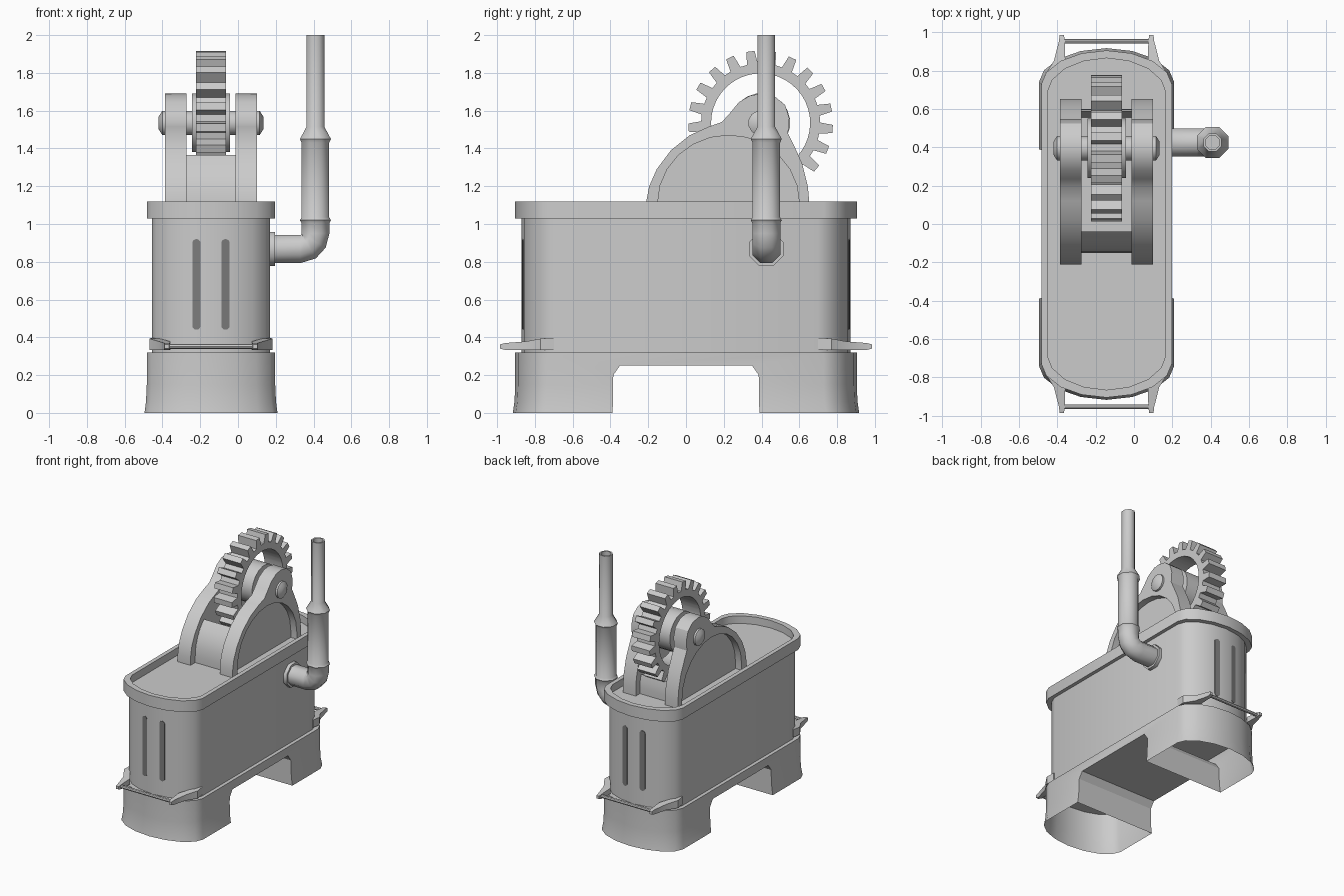
import bpy, bmesh, math
from math import sin, cos, pi, radians

if "Cube" in bpy.data.objects:
    bpy.data.objects.remove(bpy.data.objects["Cube"])

CX = -0.143   # centre line of the housing
AY, AZ = 0.395, 1.535   # axle position


def finish(bm, name, smooth=35):
    bmesh.ops.recalc_face_normals(bm, faces=bm.faces)
    me = bpy.data.meshes.new(name)
    bm.to_mesh(me)
    bm.free()
    ob = bpy.data.objects.new(name, me)
    bpy.context.collection.objects.link(ob)
    bpy.ops.object.select_all(action='DESELECT')
    ob.select_set(True)
    bpy.context.view_layer.objects.active = ob
    if smooth:
        bpy.ops.object.shade_smooth_by_angle(angle=radians(smooth))
    return ob


def loft(name, rings, caps=(True, True), closed=False, smooth=35):
    bm = bmesh.new()
    vs = [[bm.verts.new(p) for p in r] for r in rings]
    n = len(vs[0])
    pairs = list(zip(vs, vs[1:])) + ([(vs[-1], vs[0])] if closed else [])
    for a, b in pairs:
        for i in range(n):
            j = (i + 1) % n
            bm.faces.new((a[i], a[j], b[j], b[i]))
    if not closed:
        if caps[0]:
            bm.faces.new(vs[0])
        if caps[1]:
            bm.faces.new(vs[-1])
    return finish(bm, name, smooth)


def prism(name, yz, x0, x1, smooth=30):
    return loft(name, [[(CX + x, y, z) for y, z in yz] for x in (x0, x1)], smooth=smooth)


END = [(0.34, 0.73), (0.315, 0.79), (0.24, 0.85), (0.13, 0.89), (0, 0.905)]


def outline(hw, hy, z):
    q = [(x * hw / 0.34, y + hy - 0.905) for x, y in END]
    back = q + [(-x, y) for x, y in q[-2::-1]]
    pts = back + [(-x, -y) for x, y in back]
    return [(CX + x, y, z) for x, y in pts]


def disc(x, r, n):
    return [(CX + x, AY + r * cos(2 * pi * (i + .5) / n), AZ + r * sin(2 * pi * (i + .5) / n))
            for i in range(n)]


# housing with overhanging rim and recessed deck
loft("housing", [outline(0.312, 0.872, 0.32), outline(0.312, 0.872, 1.03),
                 outline(0.34, 0.905, 1.03), outline(0.34, 0.905, 1.12),
                 outline(0.307, 0.865, 1.12), outline(0.307, 0.865, 1.06)], caps=(False, True))

# flared hollow base with an arch cut through it
base = loft("base", [outline(0.352, 0.917, 0), outline(0.344, 0.908, 0.06),
                     outline(0.34, 0.904, 0.15), outline(0.34, 0.904, 0.32)])
cut = prism("arch_cutter", [(-.39, -.1), (-.385, .2), (-.35, .25), (.35, .25), (.385, .2), (.39, -.1)],
            -0.6, 0.6, smooth=0)
cut.hide_render = True
mod = base.modifiers.new("arch", 'BOOLEAN')
mod.operation = 'DIFFERENCE'
mod.object = cut
bpy.ops.object.select_all(action='DESELECT')
base.select_set(True)
bpy.context.view_layer.objects.active = base
bpy.ops.object.modifier_apply(modifier="arch")
bpy.data.objects.remove(cut)
bm = bmesh.new()
bm.from_mesh(base.data)
bmesh.ops.delete(bm, geom=[f for f in bm.faces if max(v.co.z for v in f.verts) < 0.001], context='FACES')
bm.to_mesh(base.data)
bm.free()
bpy.ops.object.shade_smooth_by_angle(angle=radians(35))

# dark vent slots on both ends
dark = bpy.data.materials.new("dark_grey")
dark.diffuse_color = (0.2, 0.2, 0.2, 1)
dark.use_nodes = True
dark.node_tree.nodes["Principled BSDF"].inputs["Base Color"].default_value = dark.diffuse_color
for s in (-1, 1):
    for k in (-1, 1):
        ring = []
        for i in range(16):
            a = 2 * pi * (i + .5) / 16
            x = k * 0.077 + 0.0225 * cos(a)
            z = 0.68 + 0.0225 * sin(a) + (0.2175 if sin(a) > 0 else -0.2175)
            ring.append((x, 0.872 - abs(x) * 0.015 / 0.1193, z))
        rings = [[(CX + x, s * (y + d), z) for x, y, z in ring] for d in (-0.01, 0.003)]
        loft("vent_slot", rings, smooth=0).data.materials.append(dark)

# end rails: two tapered arms and a rod
for s in (-1, 1):
    for k in (-1, 1):
        st = [(.70, .30, .318, .335, .397), (.77, .27, .325, .333, .393), (.85, .215, .275, .333, .378),
              (.955, .218, .248, .333, .370), (.985, .222, .245, .340, .363)]
        loft("rail_arm", [[(CX + k * a, s * y, z0), (CX + k * b, s * y, z0),
                           (CX + k * b, s * y, z1), (CX + k * a, s * y, z1)]
                          for y, a, b, z0, z1 in st])
    loft("rail_rod", [[(CX + x, s * .953 + .013 * cos(i * pi / 4), .352 + .013 * sin(i * pi / 4))
                       for i in range(8)] for x in (-.245, .245)])


# bearing cheeks: arched frames with recessed panels
def arc(a0, a1, n):
    return [(0.225 + 0.375 * cos(radians(a0 + (a1 - a0) * i / n)),
             1.11 + 0.36 * sin(radians(a0 + (a1 - a0) * i / n))) for i in range(n + 1)]


outer = [(-.21, 1.06), (-.21, 1.12), (-.195, 1.2), (-.155, 1.29), (-.08, 1.39), (.02, 1.47),
         (.12, 1.515), (.19, 1.54), (.235, 1.59), (.28, 1.645), (.34, 1.68), (.40, 1.69),
         (.47, 1.675), (.525, 1.63), (.547, 1.56), (.54, 1.48), (.57, 1.42), (.615, 1.32),
         (.645, 1.2), (.652, 1.12), (.652, 1.06)]
inner = [(.60, 1.06)] + arc(0, 180, 12) + [(-.15, 1.06)]
for k in (-1, 1):
    prism("bearing_cheek", outer + inner, k * .13, k * .243)
    prism("cheek_panel", inner, k * .132, k * .19)

# cross pieces between the cheeks
prism("front_cross_piece", [(-.15, 1.06)] + arc(180, 135, 4) + [(-.04, 1.06)], -.132, .132)
prism("back_cross_piece", [(.60, 1.06)] + arc(0, 16, 2) + [(.555, 1.06)], -.132, .132)

# axle and hub
loft("axle", [disc(x, r, 12) for x, r in
              [(-.277, .035), (-.258, .066), (.258, .066), (.277, .035)]])
loft("gear_hub", [disc(x, .157, 20) for x in (-.1, .1)])

# gear ring
N = 21
polar = []
for t in range(N):
    for f, r in ((-.31, .315), (-.19, .383), (.19, .383), (.31, .315)):
        polar.append((radians(98) + 2 * pi * (t + f) / N, r))
rings = []
for x, is_out in ((-.08, True), (.08, True), (.08, False), (-.08, False)):
    rings.append([(CX + x, AY + (r if is_out else .262) * cos(a), AZ + (r if is_out else .262) * sin(a))
                  for a, r in polar])
loft("gear_ring", rings, closed=True, smooth=20)

# exhaust pipe swept through an elbow: x, z, direction angle, half width
path = [(.16, .867, 0, .09), (.197, .867, 0, .09), (.197, .867, 0, .074), (.33, .867, 0, .074),
        (.375, .882, 30, .074), (.40, .912, 60, .074), (.41, .95, 90, .074), (.41, 1.005, 90, .074),
        (.41, 1.02, 90, .082), (.41, 1.035, 90, .073), (.41, 1.43, 90, .073), (.41, 1.45, 90, .082),
        (.41, 1.515, 90, .047), (.41, 2.0, 90, .047), (.41, 2.0, 90, .036), (.41, 1.85, 90, .036)]
rings = []
for x, z, d, r in path:
    d, R = radians(d), r / cos(pi / 8)
    rings.append([(x - R * cos(a) * sin(d), .425 + R * sin(a), z + R * cos(a) * cos(d))
                  for a in [(i + .5) * pi / 4 for i in range(8)]])
loft("exhaust_pipe", rings, smooth=50)
